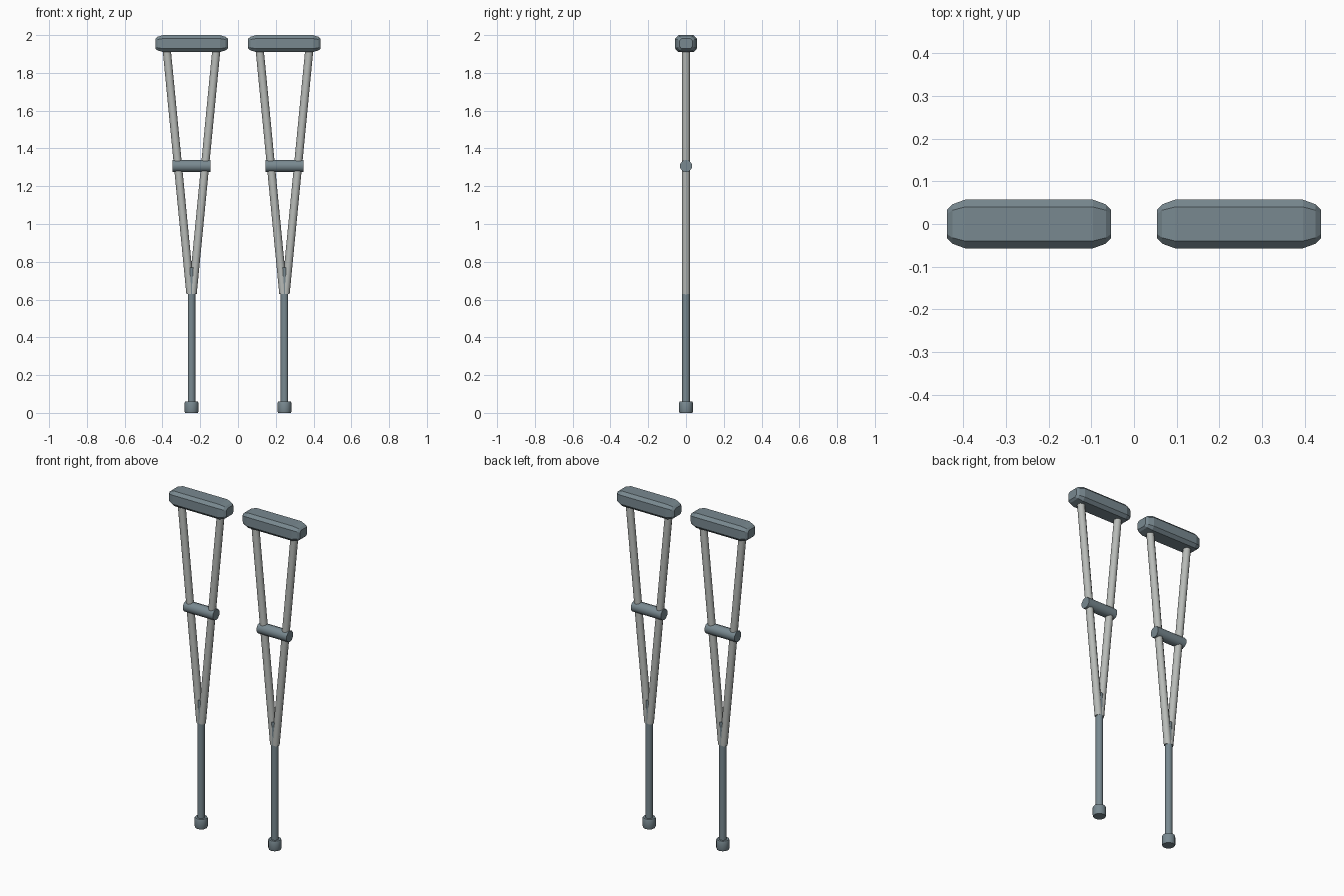
import bpy, bmesh, math
from mathutils import Vector

if "Cube" in bpy.data.objects:
    bpy.data.objects.remove(bpy.data.objects["Cube"])


def material(name, colour):
    m = bpy.data.materials.new(name)
    m.diffuse_color = (*colour, 1)
    m.use_nodes = True
    m.node_tree.nodes["Principled BSDF"].inputs["Base Color"].default_value = m.diffuse_color
    return m


RUBBER = material("blue_grey_rubber", (0.19, 0.25, 0.28))
METAL = material("pale_metal", (0.48, 0.50, 0.48))


def finish(name, bm, mat, smooth):
    bmesh.ops.recalc_face_normals(bm, faces=bm.faces)
    me = bpy.data.meshes.new(name)
    bm.to_mesh(me)
    bm.free()
    me.materials.append(mat)
    ob = bpy.data.objects.new(name, me)
    bpy.context.collection.objects.link(ob)
    if smooth:
        bpy.ops.object.select_all(action='DESELECT')
        ob.select_set(True)
        bpy.context.view_layer.objects.active = ob
        bpy.ops.object.shade_smooth_by_angle(angle=math.radians(40))
    return ob


def rod(name, start, end, radius, mat, sides=10):
    """Straight capped cylinder between two points."""
    a, b = Vector(start), Vector(end)
    bm = bmesh.new()
    bmesh.ops.create_cone(bm, cap_ends=True, segments=sides, radius1=radius,
                          radius2=radius, depth=(b - a).length)
    rot = (b - a).to_track_quat('Z', 'Y').to_matrix()
    bmesh.ops.rotate(bm, verts=bm.verts, matrix=rot)
    bmesh.ops.translate(bm, verts=bm.verts, vec=(a + b) / 2)
    return finish(name, bm, mat, True)


def loft(name, rings, mat, smooth):
    """Skin a list of point rings and cap both ends."""
    bm = bmesh.new()
    loops = [[bm.verts.new(p) for p in ring] for ring in rings]
    n = len(loops[0])
    for r, s in zip(loops, loops[1:]):
        for i in range(n):
            bm.faces.new((r[i], r[(i + 1) % n], s[(i + 1) % n], s[i]))
    bm.faces.new(loops[0])
    bm.faces.new(loops[-1])
    return finish(name, bm, mat, smooth)


def octagon(x, hy, hz, cy, cz, zc):
    pts = [(hy, hz - cz), (hy - cy, hz), (cy - hy, hz), (-hy, hz - cz),
           (-hy, cz - hz), (cy - hy, -hz), (hy - cy, -hz), (hy, cz - hz)]
    return [(x, y, zc + z) for y, z in pts]


def circle(cx, z, r, n=12):
    return [(cx + r * math.cos(math.tau * i / n), r * math.sin(math.tau * i / n), z)
            for i in range(n)]


for side, cx in (("left", -0.246), ("right", 0.246)):
    # padded underarm rest with chamfered ends
    prof = [(-0.192, 0.034, 0.026), (-0.18, 0.046, 0.036), (-0.15, 0.057, 0.045)]
    prof += [(-x, a, b) for x, a, b in reversed(prof)]
    loft(side + "_underarm_pad",
         [octagon(cx + x, a, b, a * 0.3, b * 0.4, 1.955) for x, a, b in prof],
         RUBBER, False)
    # two splayed uprights
    for tag, s in (("outer", -1), ("inner", 1)):
        rod(f"{side}_{tag}_upright", (cx + s * 0.006, 0, 0.63),
            (cx + s * 0.132, 0, 1.93), 0.0215, METAL)
    # hand grip
    rod(side + "_hand_grip", (cx - 0.1, 0, 1.307), (cx + 0.1, 0, 1.307), 0.033, RUBBER)
    # lower shaft
    rod(side + "_lower_shaft", (cx, 0, 0.03), (cx, 0, 0.77), 0.021, RUBBER)
    # rubber foot
    loft(side + "_foot_tip",
         [circle(cx, z, r) for z, r in
          ((0, 0.034), (0.008, 0.037), (0.052, 0.037), (0.06, 0.034))], RUBBER, True)
